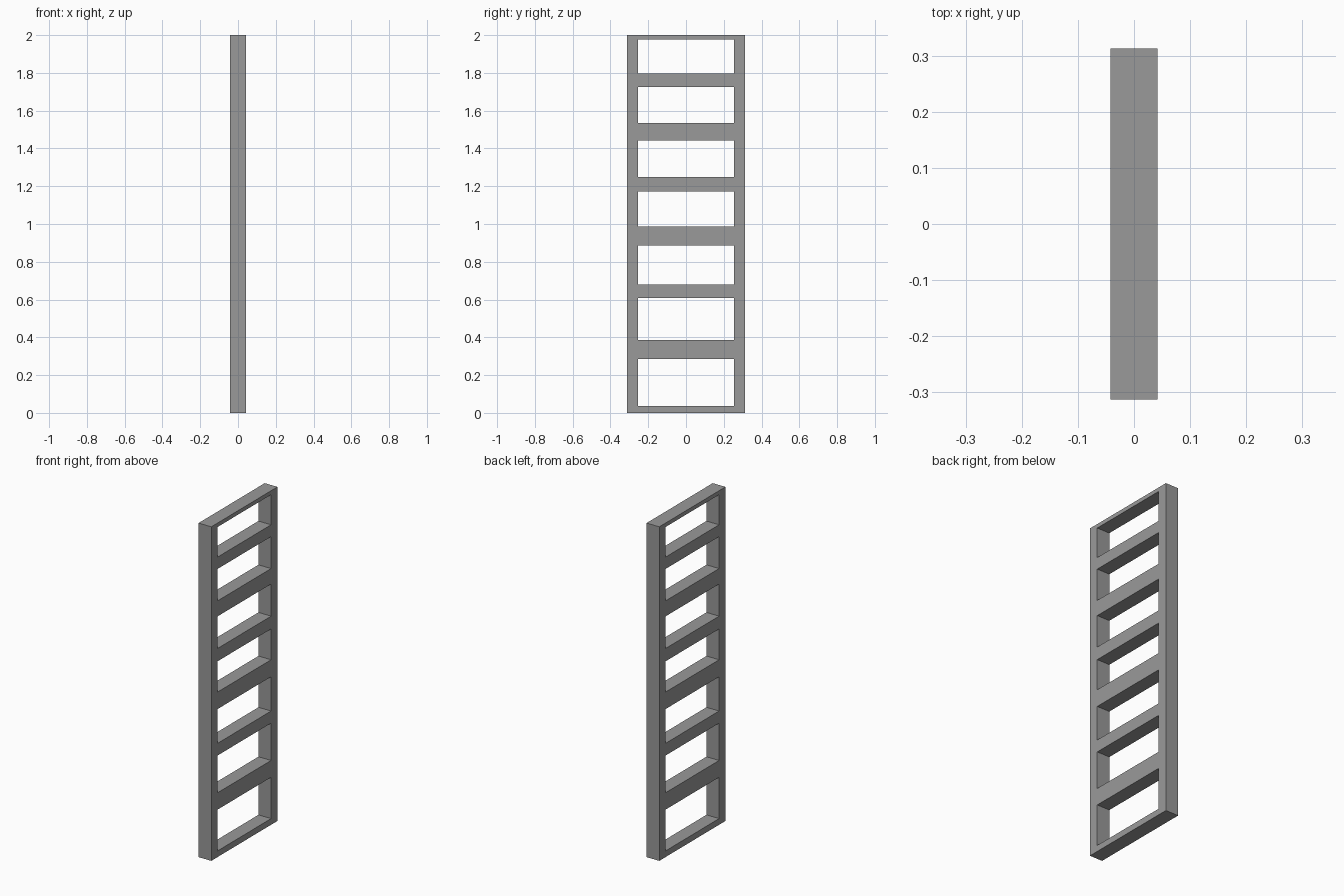
import bpy
import bmesh

cube = bpy.data.objects.get("Cube")
if cube:
    bpy.data.objects.remove(cube, do_unlink=True)

# Overall dimensions
HALF_THICKNESS = 0.042
HALF_WIDTH = 0.313
HALF_OPENING = 0.253
HEIGHT = 2.0

# Bottom and top height of each opening between the rungs
OPENINGS = [(0.037, 0.284), (0.385, 0.608), (0.681, 0.886), (0.988, 1.172),
            (1.249, 1.441), (1.534, 1.725), (1.796, 1.976)]

# Grey paint
grey = bpy.data.materials.new("grey")
grey.use_nodes = True
colour = (0.32, 0.32, 0.32, 1.0)
grey.diffuse_color = colour
grey.node_tree.nodes["Principled BSDF"].inputs["Base Color"].default_value = colour

# Flat ladder outline: stile, rung and stile cells, leaving the openings empty
columns = [-HALF_WIDTH, -HALF_OPENING, HALF_OPENING, HALF_WIDTH]
levels = [0.0] + [z for pair in OPENINGS for z in pair] + [HEIGHT]
bm = bmesh.new()
grid = [[bm.verts.new((-HALF_THICKNESS, y, z)) for y in columns] for z in levels]
for row in range(len(levels) - 1):
    for col in range(len(columns) - 1):
        is_opening = col == 1 and row % 2 == 1
        if not is_opening:
            low, high = grid[row], grid[row + 1]
            bm.faces.new((low[col], low[col + 1], high[col + 1], high[col]))

# Thickness through the panel
result = bmesh.ops.extrude_face_region(bm, geom=bm.faces[:], use_keep_orig=True)
new_verts = [g for g in result["geom"] if isinstance(g, bmesh.types.BMVert)]
bmesh.ops.translate(bm, verts=new_verts, vec=(2 * HALF_THICKNESS, 0, 0))
bmesh.ops.recalc_face_normals(bm, faces=bm.faces[:])

mesh = bpy.data.meshes.new("ladder_frame")
bm.to_mesh(mesh)
bm.free()
mesh.materials.append(grey)
frame = bpy.data.objects.new("ladder_frame", mesh)
bpy.context.collection.objects.link(frame)
